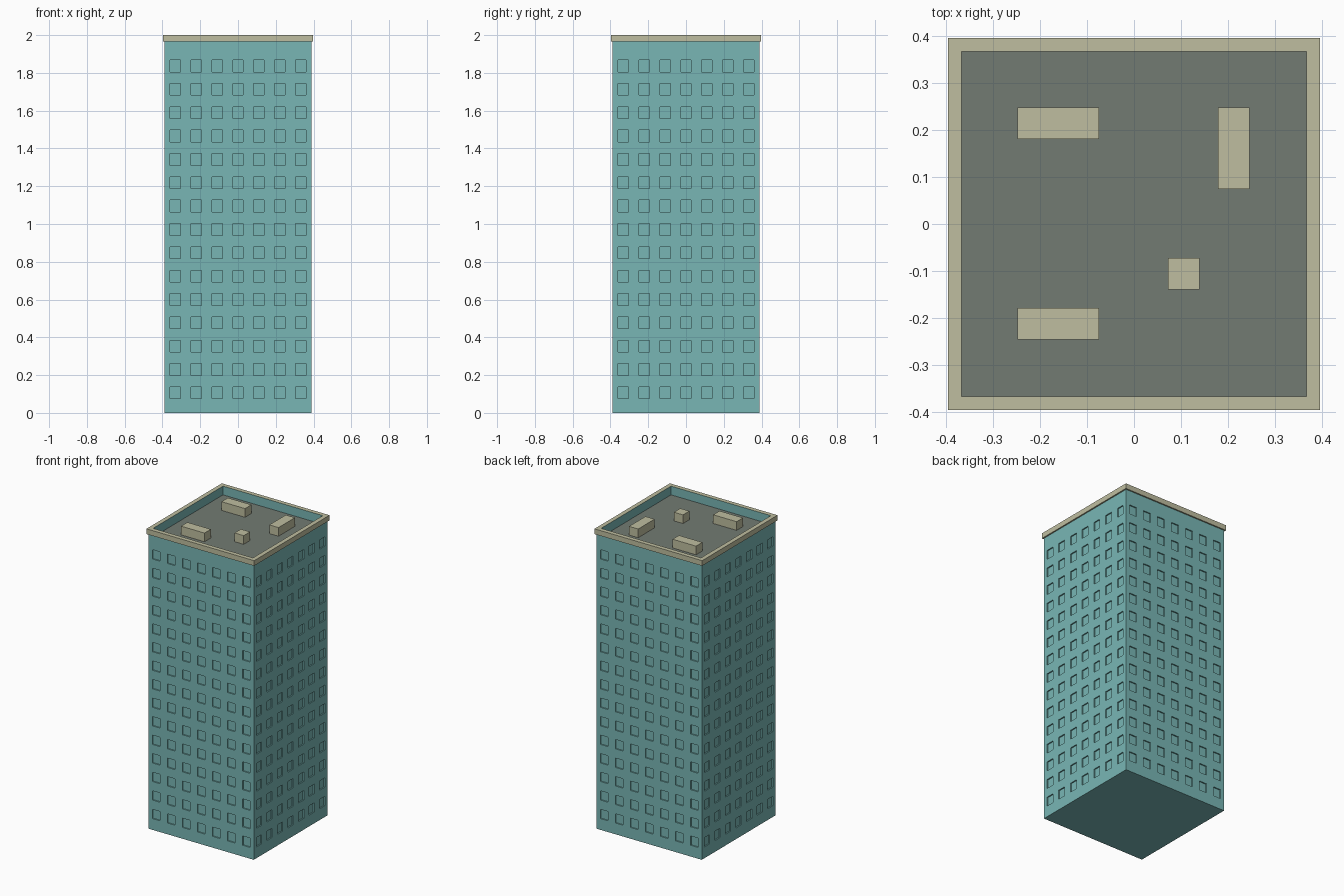
import bpy, bmesh
from mathutils import Matrix
from math import pi

if "Cube" in bpy.data.objects:
    bpy.data.objects.remove(bpy.data.objects["Cube"])

def mat(name, rgb):
    m = bpy.data.materials.new(name)
    m.diffuse_color = (*rgb, 1)
    m.use_nodes = True
    m.node_tree.nodes["Principled BSDF"].inputs["Base Color"].default_value = m.diffuse_color
    return m

TEAL = mat("teal", (0.19, 0.47, 0.46))
BEIGE = mat("beige", (0.52, 0.515, 0.35))
GREY = mat("roof_grey", (0.171, 0.198, 0.171))

def finish(name, bm, mats, fix=False):
    bmesh.ops.remove_doubles(bm, verts=bm.verts, dist=1e-5)
    if fix:
        bmesh.ops.recalc_face_normals(bm, faces=bm.faces)
    me = bpy.data.meshes.new(name)
    bm.to_mesh(me)
    bm.free()
    for m in mats:
        me.materials.append(m)
    ob = bpy.data.objects.new(name, me)
    bpy.context.collection.objects.link(ob)
    return ob

W, WALL_TOP, ROOF, TOP = 0.388, 1.965, 1.942, 2.0
COLS, ROWS, DEPTH = 7, 15, 0.008

# Tower walls: a grid per side, odd cells pushed in as windows
pitch = 2 * W / COLS
xs = [-W]
for i in range(COLS):
    x = -W + i * pitch
    xs += [x + pitch * 0.25, x + pitch * 0.75]
xs.append(W)
zs = [0]
for j in range(ROWS):
    z = 0.075 + j * 0.1236
    zs += [z, z + 0.062]
zs.append(WALL_TOP)

bm = bmesh.new()
for side in range(4):
    rot = Matrix.Rotation(side * pi / 2, 4, 'Z')

    def quad(pts):
        bm.faces.new([bm.verts.new(rot @ Matrix.Translation(p).to_translation()) for p in pts])

    for i in range(len(xs) - 1):
        for j in range(len(zs) - 1):
            x0, x1, z0, z1 = xs[i], xs[i + 1], zs[j], zs[j + 1]
            ring = [(x0, z0), (x1, z0), (x1, z1), (x0, z1)]
            window = i % 2 and j % 2
            y = -W + (DEPTH if window else 0)
            quad([(a, y, b) for a, b in ring])
            if window:
                for k in range(4):
                    (a, b), (c, d) = ring[k], ring[(k + 1) % 4]
                    quad([(a, -W, b), (c, -W, d), (c, y, d), (a, y, b)])
# Underside
bm.faces.new([bm.verts.new(p) for p in ((-W, W, 0), (W, W, 0), (W, -W, 0), (-W, -W, 0))])
finish("tower_walls", bm, [TEAL])

# Parapet: square loops for cap, teal inner lining and grey roof deck
bm = bmesh.new()
profile = [(W, WALL_TOP), (0.397, WALL_TOP), (0.397, TOP), (0.368, TOP), (0.368, ROOF)]
loops = [[bm.verts.new((sx * r, sy * r, z)) for sx, sy in ((-1, -1), (1, -1), (1, 1), (-1, 1))]
         for r, z in profile]
for n, (a, b) in enumerate(zip(loops, loops[1:])):
    for k in range(4):
        f = bm.faces.new((a[k], a[(k + 1) % 4], b[(k + 1) % 4], b[k]))
        f.material_index = 1 if n == 3 else 0
bm.faces.new(loops[-1]).material_index = 2
finish("parapet_and_roof", bm, [BEIGE, TEAL, GREY])

# Rooftop units: x0, x1, y0, y1
units = [(-0.248, -0.075, 0.181, 0.248), (-0.248, -0.075, -0.246, -0.179),
         (0.179, 0.246, 0.075, 0.248), (0.073, 0.14, -0.14, -0.073)]
for n, (x0, x1, y0, y1) in enumerate(units):
    bm = bmesh.new()
    m = (Matrix.Translation(((x0 + x1) / 2, (y0 + y1) / 2, (ROOF + TOP) / 2))
         @ Matrix.Diagonal((x1 - x0, y1 - y0, TOP - ROOF, 1)))
    bmesh.ops.create_cube(bm, size=1, matrix=m)
    finish(f"roof_unit_{n + 1}", bm, [BEIGE])
